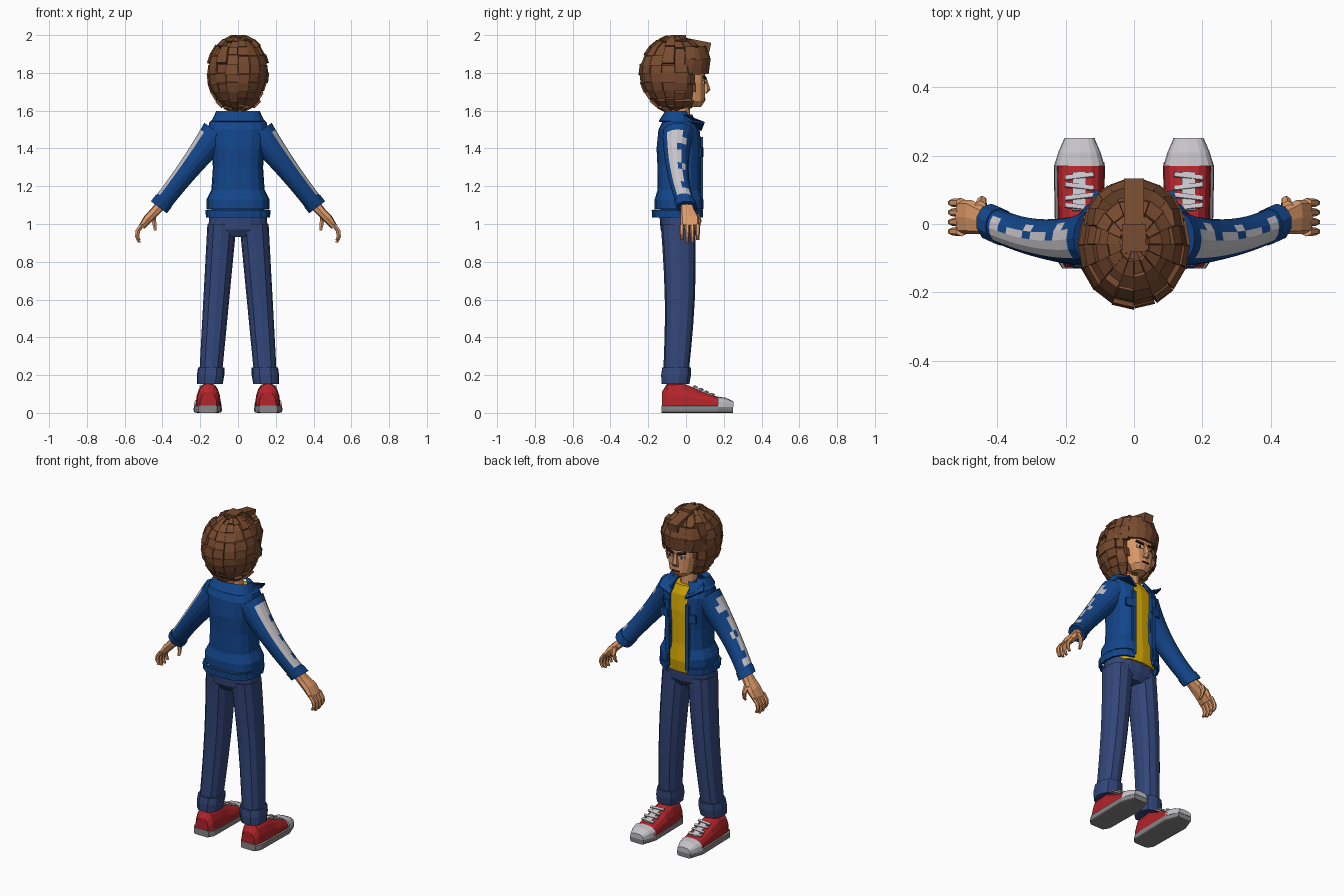
import bpy, bmesh, random
from math import cos, sin, pi, copysign
from mathutils import Vector, Matrix, Euler

random.seed(4)
default_cube = bpy.data.objects.get("Cube")
if default_cube:
    bpy.data.objects.remove(default_cube)


def material(name, *srgb):
    mat = bpy.data.materials.new(name)
    mat.use_nodes = True
    color = [channel ** 2.2 for channel in srgb] + [1]
    mat.diffuse_color = color
    mat.node_tree.nodes["Principled BSDF"].inputs["Base Color"].default_value = color
    return mat


brown = material("brown hair", .47, .3, .2)
skin = material("skin", .87, .6, .41)
denim = material("blue jacket", .1, .28, .54)
slate = material("slate blue trousers", .21, .28, .47)
yellow = material("yellow shirt", .85, .67, .05)
red = material("red canvas", .69, .16, .18)
light = material("light grey", .77, .76, .78)
grey = material("sole grey", .52, .52, .53)
dark = material("dark brown", .23, .13, .1)


def finish(name, bm, mats, mirror=False, thick=0):
    bmesh.ops.recalc_face_normals(bm, faces=bm.faces)
    mesh = bpy.data.meshes.new(name)
    bm.to_mesh(mesh)
    bm.free()
    for mat in mats:
        mesh.materials.append(mat)
    part = bpy.data.objects.new(name, mesh)
    bpy.context.collection.objects.link(part)
    if thick:
        part.modifiers.new("thickness", 'SOLIDIFY').thickness = thick
    if mirror:
        part.modifiers.new("mirror", 'MIRROR')


def loft(name, rings, *mats, sides=12, square=2, u=(1, 0, 0), v=(0, 1, 0), opening=None,
         mirror=False, thick=0, ripple=0, floor=0, paint=None):
    """Skin over rings (x, y, z, radius along u, radius along v); opening is a gap half angle at +v."""
    bm = bmesh.new()
    u, v = Vector(u), Vector(v)
    gap = opening or 0
    count = sides + 1 if opening else sides
    rows = []
    for x, y, z, a, b in rings:
        row = []
        for j in range(count):
            angle = pi / 2 + gap + (pi - gap) * 2 * j / sides
            c, s = (copysign(abs(k) ** (2 / square), k) for k in (cos(angle), sin(angle)))
            grow = 1 + ripple * (-1) ** j
            point = Vector((x, y, z)) + (u * a * c + v * b * s) * grow
            point.z = max(point.z, floor)
            row.append(bm.verts.new(point))
        rows.append(row)
    for i, (low, high) in enumerate(zip(rows, rows[1:])):
        for j in range(sides):
            k = (j + 1) % count
            face = bm.faces.new((low[j], low[k], high[k], high[j]))
            if paint:
                face.material_index = paint(i, j)
    if not opening:
        bm.faces.new(rows[0])
        bm.faces.new(rows[-1])
    finish(name, bm, mats, mirror, thick)


def column(y, *rows):
    return [(0, y, z, a, b) for z, a, b in rows]


def box(name, at, size, mat, turn=(0, 0, 0), mirror=False):
    bm = bmesh.new()
    place = Matrix.LocRotScale(Vector(at), Euler(turn), Vector(size))
    bmesh.ops.create_cube(bm, size=1, matrix=place)
    finish(name, bm, [mat], mirror)


# Head, neck and face
loft("head", column(.02, (1.62, .04, .06), (1.65, .07, .08), (1.75, .09, .08), (1.86, .09, .08)),
     skin, sides=14, square=2.6)
loft("neck", column(-.03, (1.5, .05, .05), (1.66, .045, .05)), skin)
loft("nose", column(.1, (1.69, .02, .01), (1.71, .02, .03), (1.77, .01, .01)), skin, sides=6)
face_y = .1
box("eyes", (.04, face_y - .005, 1.75), (.035, .009, .015), light, (0, 0, -.2), True)
box("pupils", (.04, face_y - .002, 1.75), (.012, .009, .014), dark, (0, 0, -.2), True)
box("eyebrows", (.04, face_y, 1.775), (.05, .009, .012), dark, (0, -.2, -.2), True)
box("mouth", (0, face_y, 1.66), (.045, .009, .007), dark)

# Hair: a round mop, cut back around the face, with every face pushed out as a lock
bm = bmesh.new()
place = Matrix.LocRotScale(Vector((0, -.06, 1.8)), None, Vector((.147, .17, .185)))
bmesh.ops.create_uvsphere(bm, u_segments=16, v_segments=12, radius=1, matrix=place)
for vert in bm.verts:
    if vert.co.z < 1.83:
        vert.co.y = min(vert.co.y, .03)
locks = bmesh.ops.extrude_discrete_faces(bm, faces=bm.faces[:])["faces"]
bm.normal_update()
for lock in locks:
    middle = lock.calc_center_median()
    push = lock.normal * random.uniform(.004, .024) + Vector((0, 0, random.uniform(-.014, .004)))
    size = random.uniform(1, 1.2)
    for vert in lock.verts:
        vert.co = middle + (vert.co - middle) * size + push
        vert.co.z = min(vert.co.z, 2)
finish("hair", bm, [brown])
for k in range(9):
    angle = pi * (k + .5) / 9
    drop = random.uniform(-.01, .01)
    box("fringe_lock", (.125 * cos(angle), .115 * sin(angle) - .005, 1.84 + drop),
        (.03, .05, .08), brown, (drop * 15, .15, angle))
    box("brow_lock", (.1 * cos(angle), .09 * sin(angle), 1.9 + drop),
        (.06, .05, .07), brown, (drop * 15, -.3, angle))
box("quiff", (0, .05, 1.95), (.06, .16, .05), brown, (-.2, 0, 0))
box("crown_lock", (0, -.04, 1.98), (.07, .08, .04), brown)

# Shirt and open jacket
loft("shirt", column(-.02, (1.03, .13, .09), (1.1, .13, .1), (1.2, .12, .09), (1.4, .12, .09),
                     (1.5, .11, .08), (1.55, .07, .06)), yellow, sides=24, square=2.6, ripple=.015)
coat = column(-.035, (1.08, .165, .13), (1.13, .165, .13), (1.18, .14, .115), (1.3, .132, .115),
              (1.4, .14, .12), (1.5, .158, .11), (1.54, .15, .09), (1.58, .1, .07))
loft("jacket", coat, denim, sides=28, square=2.6, opening=.3, thick=.012, ripple=.008)
loft("jacket_hem", column(-.043, (1.035, .168, .135), (1.075, .17, .137)), denim,
     sides=36, square=2.6, opening=.3, thick=.012, ripple=.012)
loft("collar", column(-.05, (1.545, .14, .095), (1.598, .115, .06), (1.575, .085, .05)), denim,
     sides=16, square=2.6, opening=.6, thick=.008)
bm = bmesh.new()
tips = ((.05, .01, 1.575), (.1, -.03, 1.59), (.14, .03, 1.55), (.115, .1, 1.54), (.05, .085, 1.5))
bm.faces.new([bm.verts.new(tip) for tip in tips])
finish("collar_points", bm, [denim], True, .01)
box("jacket_plackets", (.068, .083, 1.26), (.026, .012, .4), denim, mirror=True)
box("chest_pockets", (.09, .08, 1.38), (.06, .012, .05), denim, (0, 0, -.2), True)


# Sleeves with a stripe along the outside, worn away in patches at the rear
def stripe(i, j):
    front = j in (10, 11)
    rear = j == 12 and i % 3 != 0 or j == 13 and i % 4 == 2
    return int(0 < i < 11 and (front or rear))


def sleeve(t, extra=0):
    radius = .05 + .035 * (1 - t) ** 2 + extra
    return (.11 + .3 * t, .1 * t * t - .06 * t - .04, 1.485 - .385 * t, radius, radius)


across = (.8, 0, .6)
loft("sleeves", [sleeve(i / 12) for i in range(13)], denim, light, sides=16, u=across,
     mirror=True, paint=stripe)
loft("sleeve_cuffs", [sleeve(t, .004) for t in (.94, 1.03)], denim, sides=20, u=across,
     mirror=True, ripple=.02)

# Hands
loft("palms", [(.4, 0, 1.11, .03, .03), (.44, .01, 1.065, .025, .04), (.475, .02, 1.03, .025, .05),
               (.51, .02, .985, .017, .05)], skin, sides=8, square=3, u=across, mirror=True)
for k in range(4):
    y = .028 * k - .022
    reach = .075 + .015 * sin(pi * k / 3)
    loft("fingers", [(.505 + .03 * sin(2.5 * t), y, 1 - (reach + .01) * t, .017 - .008 * t, .014 - .005 * t)
                     for t in (0, .4, .7, 1)], skin, sides=6, mirror=True)
loft("thumbs", [(.45 - .012 * t, .05 + .02 * sin(pi * t), 1.055 - .09 * t, .018 - .01 * t, .018 - .01 * t)
                for t in (0, .4, .8, 1)], skin, sides=6, mirror=True)

# Trousers
loft("hips", column(-.04, (1.12, .13, .09), (1.04, .152, .1), (.97, .158, .095), (.93, .1, .07)),
     slate, sides=16, square=2.4)


def leg(t, extra=0):
    return (.085 + .06 * t, .015 * sin(pi * t) - .042 - .012 * t, 1 - .8 * t,
            .077 - .017 * t + extra, .092 - .025 * t + extra)


loft("trouser_legs", [leg(i / 6) for i in range(7)], slate, square=2.4, mirror=True)
loft("trouser_cuffs", [leg(.95, .008), leg(1, .012), leg(1.06, .008)], slate,
     sides=18, square=2.4, mirror=True, ripple=.02)

# Sneakers, lofted from heel to toe
sole = .03
up = (0, 0, 1)
loft("shoe_soles", [(.16, y, .02, width, .02) for y, width in
                    ((-.13, .05), (-.1, .07), (.17, .075), (.25, .045))],
     grey, sides=16, square=7, v=up, mirror=True)
loft("shoe_uppers", [(.157, y, sole, width, height) for y, width, height in
                     ((-.128, .045, .08), (-.1, .06, .125), (-.02, .066, .128), (.05, .067, .1), (.18, .07, .05))],
     red, sides=16, square=2.5, v=up, floor=sole, mirror=True)
loft("toe_caps", [(.16, y, sole, width, height) for y, width, height in
                  ((.17, .074, .056), (.21, .062, .05), (.252, .044, .03))],
     light, sides=16, square=3, v=up, floor=sole, mirror=True)
box("shoe_tongues", (.16, .095, .113), (.04, .12, .009), light, (-.4, 0, 0), True)
for k in range(4):
    box("laces", (.16, .05 + .03 * k, .138 - .0135 * k), (.085, .014, .009), light,
        (-.4, 0, .12 * (-1) ** k), True)
